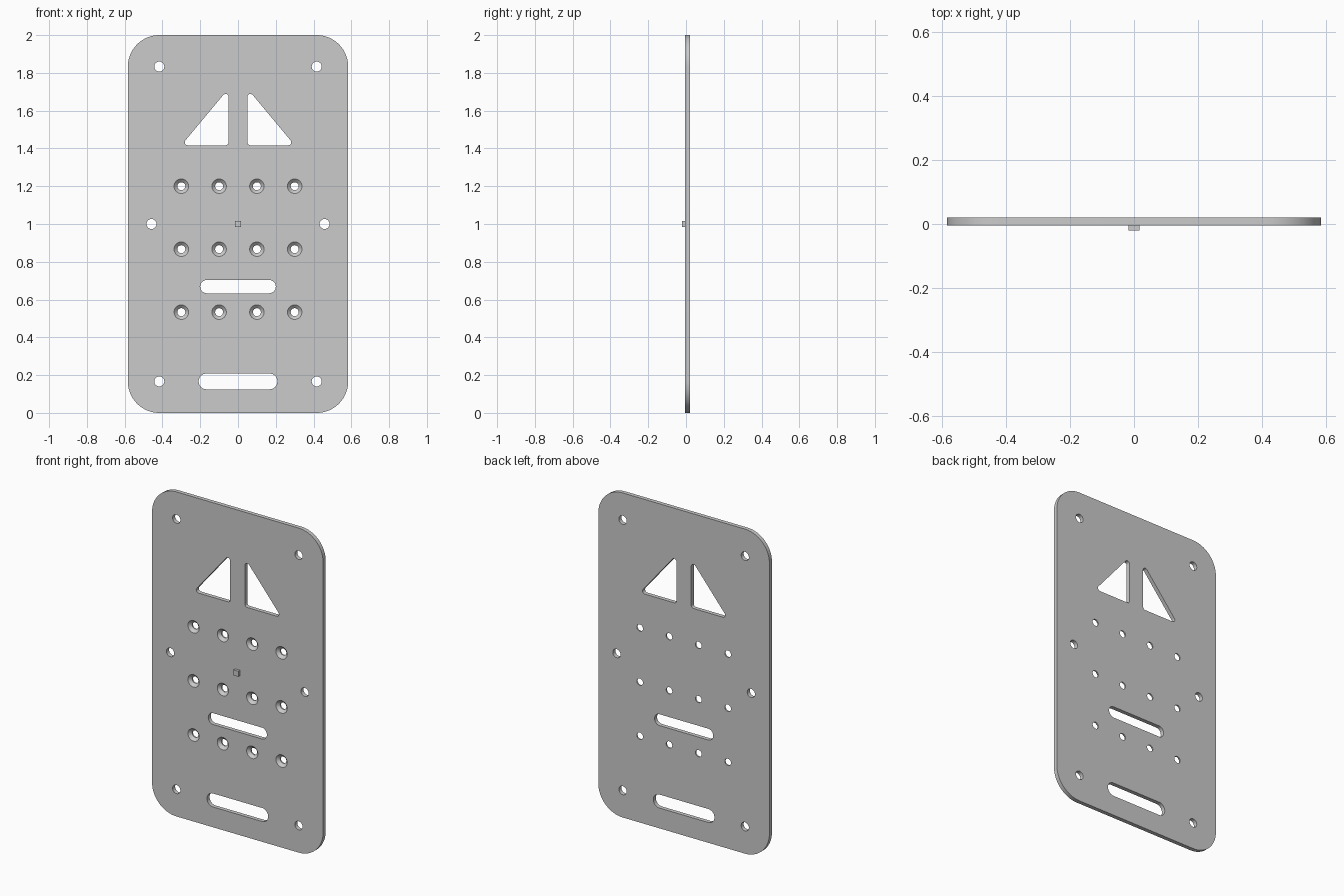
import bpy, bmesh
from math import sin, cos, tan, pi, radians
from mathutils import Vector

if "Cube" in bpy.data.objects:
    bpy.data.objects.remove(bpy.data.objects["Cube"])

FRONT, BACK, SINK = -0.0042, 0.0208, 0.0125   # y of faces and countersink bottom


def rounded(points, r, n=10):
    """Outline of a convex polygon with filleted corners."""
    out = []
    pts = [Vector(p) for p in points]
    for i, p in enumerate(pts):
        a = (pts[i - 1] - p).normalized()
        b = (pts[(i + 1) % len(pts)] - p).normalized()
        half = a.angle(b) / 2
        centre = p + (a + b).normalized() * (r / sin(half))
        start = (p + a * (r / tan(half)) - centre).normalized()
        end = (p + b * (r / tan(half)) - centre).normalized()
        for k in range(n + 1):
            out.append(centre + start.slerp(end, k / n) * r)
    return out


def rect(x, z0, z1, r, n=10):
    return rounded([(-x, z0), (x, z0), (x, z1), (-x, z1)], r, n)


def circle(x, z, r, n=32):
    return [Vector((x + r * cos(2 * pi * k / n), z + r * sin(2 * pi * k / n)))
            for k in range(n)]


# Each entry is a stack of (outline, y) from front to back
def straight(outline):
    return [(outline, FRONT), (outline, BACK)]


stacks = [straight(rect(0.5833, 0, 2, 0.1667, 16)),          # outer edge
          straight(rect(0.2, 0.6333, 0.7033, 0.0345)),       # middle slot
          straight(rect(0.2083, 0.125, 0.2083, 0.0412))]     # lower slot

for s in (-1, 1):
    # triangular windows
    stacks.append(straight(rounded(
        [(s * 0.05, 1.4167), (s * 0.3, 1.4167), (s * 0.05, 1.7167)], 0.0160)))
    # mounting holes
    for x, z in ((0.4167, 0.1667), (0.4583, 1.0), (0.4167, 1.8333)):
        stacks.append(straight(circle(s * x, z, 0.0265)))
    # countersunk screw holes
    for x in (0.1, 0.3):
        for z in (0.5333, 0.8667, 1.2):
            wide, narrow = circle(s * x, z, 0.0385), circle(s * x, z, 0.021)
            stacks.append([(wide, FRONT), (narrow, SINK), (narrow, BACK)])


def finish(bm, name):
    bmesh.ops.recalc_face_normals(bm, faces=bm.faces)
    mesh = bpy.data.meshes.new(name)
    bm.to_mesh(mesh)
    bm.free()
    ob = bpy.data.objects.new(name, mesh)
    bpy.context.collection.objects.link(ob)
    return ob


# Perforated plate: walls from the stacks, then both faces filled around the holes
bm = bmesh.new()
front_edges, back_edges = [], []
for stack in stacks:
    rings = [[bm.verts.new((p.x, y, p.y)) for p in outline] for outline, y in stack]
    n = len(rings[0])
    for a, b in zip(rings, rings[1:]):
        for i in range(n):
            j = (i + 1) % n
            bm.faces.new((a[i], a[j], b[j], b[i]))
    for ring, edges in ((rings[0], front_edges), (rings[-1], back_edges)):
        edges += [bm.edges.get((ring[i], ring[(i + 1) % n])) for i in range(n)]
for edges, ny in ((front_edges, -1), (back_edges, 1)):
    bmesh.ops.triangle_fill(bm, edges=edges, use_beauty=True, use_dissolve=False,
                            normal=(0, ny, 0))
plate = finish(bm, "plate")
bpy.context.view_layer.objects.active = plate
plate.select_set(True)
bpy.ops.object.shade_smooth_by_angle(angle=radians(25))

# Small square peg in the middle of the front
bm = bmesh.new()
bmesh.ops.create_cube(bm, size=1)
for v in bm.verts:
    v.co = (v.co.x * 0.0333, -0.0125 + v.co.y * 0.0166, 1 + v.co.z * 0.0333)
finish(bm, "centre_peg")
